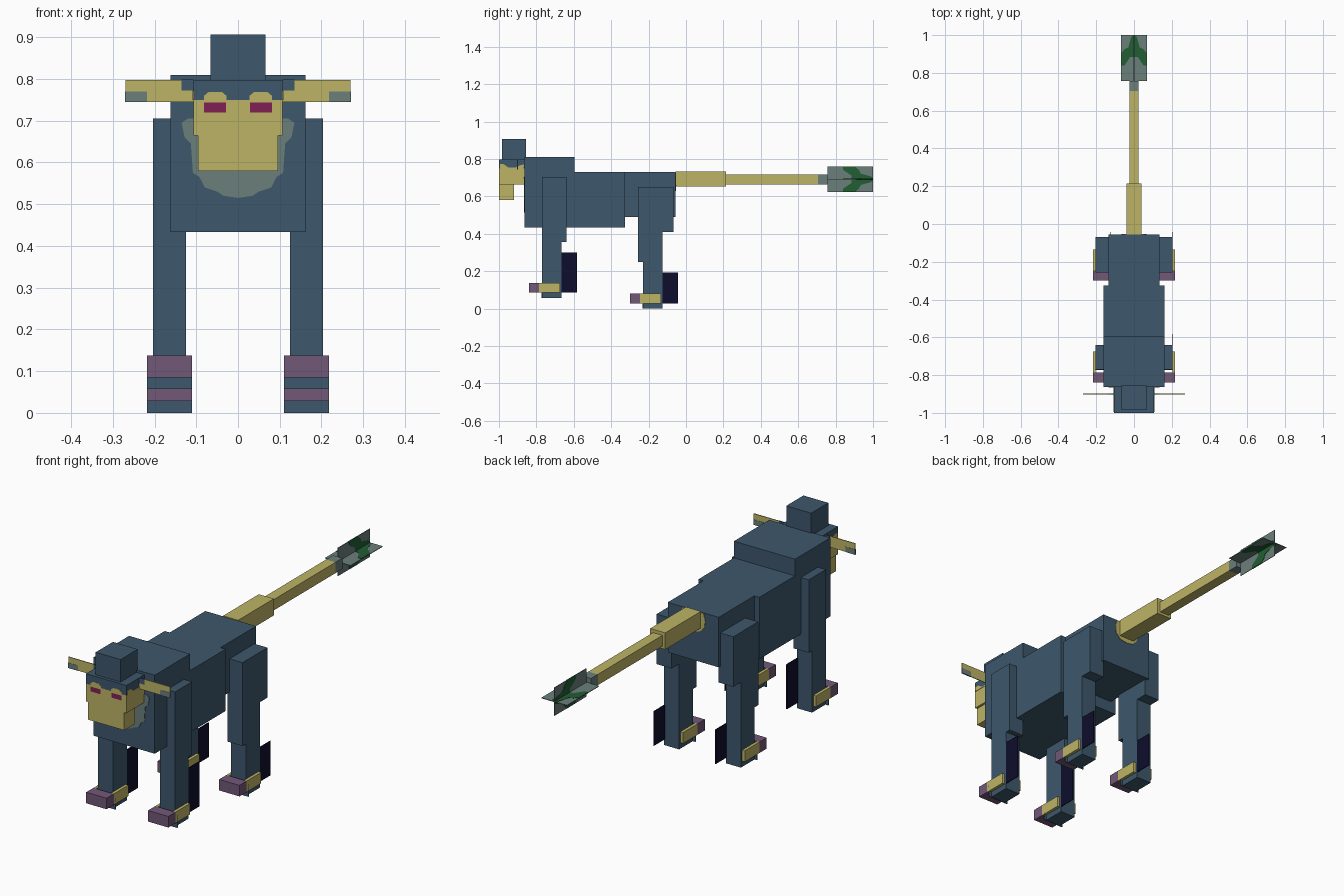
import bpy
import bmesh
from mathutils import Vector

cube = bpy.data.objects.get("Cube")
if cube:
    bpy.data.objects.remove(cube, do_unlink=True)


def srgb(c):
    c /= 255
    return c / 12.92 if c <= 0.04045 else ((c + 0.055) / 1.055) ** 2.4


def material(name, r, g, b):
    m = bpy.data.materials.new(name)
    m.use_nodes = True
    col = (srgb(r), srgb(g), srgb(b), 1)
    m.diffuse_color = col
    bsdf = m.node_tree.nodes["Principled BSDF"]
    bsdf.inputs["Base Color"].default_value = col
    bsdf.inputs["Roughness"].default_value = 0.9
    return m


BLUE = material("slate blue", 61, 87, 108)
YELLOW = material("straw yellow", 190, 180, 102)
MAUVE = material("mauve", 114, 88, 119)
CRIMSON = material("crimson", 128, 32, 84)
GREY = material("grey green", 107, 127, 123)
NAVY = material("dark navy", 13, 13, 45)
GREEN = material("leaf green", 33, 94, 52)


def finish(bm, name, mat):
    bmesh.ops.recalc_face_normals(bm, faces=bm.faces)
    me = bpy.data.meshes.new(name)
    bm.to_mesh(me)
    bm.free()
    me.materials.append(mat)
    ob = bpy.data.objects.new(name, me)
    bpy.context.collection.objects.link(ob)
    return ob


def box(name, mat, x0, x1, y0, y1, z0, z1):
    bm = bmesh.new()
    bmesh.ops.create_cube(bm, size=1)
    for v in bm.verts:
        v.co = Vector((x0 if v.co.x < 0 else x1,
                       y0 if v.co.y < 0 else y1,
                       z0 if v.co.z < 0 else z1))
    return finish(bm, name, mat)


def plate(name, mat, pts, place, thick):
    """Extruded outline; place maps (u, v) to a point, thick is the depth vector."""
    bm = bmesh.new()
    t = Vector(thick)
    face = bm.faces.new([bm.verts.new(Vector(place(u, v)) - t / 2) for u, v in pts])
    ext = bmesh.ops.extrude_face_region(bm, geom=[face])
    bmesh.ops.translate(bm, vec=t, verts=[g for g in ext["geom"]
                                          if isinstance(g, bmesh.types.BMVert)])
    return finish(bm, name, mat)


def symmetric(half):
    """Full outline from the half with positive u."""
    return half + [(-u, v) for u, v in reversed(half) if u > 0]


# Torso
box("chest", BLUE, -.162, .162, -.863, -.595, .433, .81)
box("belly", BLUE, -.162, .162, -.595, -.325, .433, .73)
box("hindquarters", BLUE, -.135, .135, -.325, -.055, .49, .73)

# Head
box("face", YELLOW, -.107, .107, -1, -.86, .665, .75)
box("forehead", BLUE, -.107, .107, -1, -.86, .75, .798)
box("muzzle", YELLOW, -.096, .096, -1, -.92, .58, .665)
box("topknot", BLUE, -.066, .066, -.985, -.855, .795, .906)

# Beard patch on the chest
beard = symmetric([(0, .515), (.035, .52), (.05, .53), (.08, .54), (.092, .565),
                   (.108, .575), (.113, .645), (.128, .66), (.135, .695),
                   (.12, .705), (0, .705)])
plate("beard_patch", GREY, beard, lambda u, v: (u, -.863, v), (0, .005, 0))

# Eyes, brows, ears and cheek markings, one set per side
for side, s in (("left", 1), ("right", -1)):
    def rect(name, mat, a, b, y, z0, z1, d):
        box(f"{side}_{name}", mat, min(s * a, s * b), max(s * a, s * b),
            y - d, y + d, z0, z1)

    rect("eye", CRIMSON, .029, .082, -.998, .72, .743, .003)
    brow = [(.027, .743), (.082, .743), (.082, .759), (.07, .769),
            (.039, .769), (.027, .759)]
    plate(f"{side}_brow", YELLOW, brow, lambda u, v: (s * u, -.9985, v), (0, .005, 0))
    rect("ear", YELLOW, .107, .27, -.9, .745, .798, .002)
    rect("ear_tip", GREY, .218, .2705, -.9, .7445, .77, .003)
    rect("ear_root", BLUE, .107, .135, -.9, .772, .7985, .003)
    cheek = [(-.995, .75), (-.87, .75), (-.865, .772), (-.89, .765),
             (-.91, .755), (-.95, .755), (-.975, .772), (-.995, .772)]
    plate(f"{side}_temple_marking", YELLOW, cheek,
          lambda u, v: (s * .107, u, v), (.004, 0, 0))

# Legs: each pair shares its outline, shifted to either side of the body
for side, cx in (("left", .164), ("right", -.164)):
    x0, x1 = cx - .04, cx + .04

    box(f"front_{side}_upper_leg", BLUE, x0, x1, -.77, -.64, .355, .705)
    box(f"front_{side}_lower_leg", BLUE, x0, x1, -.77, -.665, .058, .355)
    box(f"hind_{side}_thigh", BLUE, x0, x1, -.257, -.068, .41, .65)
    box(f"hind_{side}_knee", BLUE, x0, x1, -.257, -.125, .25, .41)
    box(f"hind_{side}_lower_leg", BLUE, x0, x1, -.23, -.125, .0, .25)

    # Feet and the flat fringe behind each leg
    for pair, y, z, fringe_top in (("front", -.77, .057, .30), ("hind", -.23, 0, .193)):
        n = f"{pair}_{side}"
        box(n + "_toe", MAUVE, cx - .054, cx + .054, y - .07, y - .015, z + .028, z + .081)
        for part, a, b in (("inner_x", cx - .054, x0), ("outer_x", x1, cx + .054)):
            box(f"{n}_{part}_foot_bar", YELLOW, a, b, y - .015, y + .095, z + .028, z + .081)
        box(n + "_sole_plate", BLUE, cx - .054, cx + .054, y - .002, y + .002, z, z + .06)
        box(n + "_fringe", NAVY, x1 - .004, x1, y + .105, y + .187, z + .028, fringe_top)

# Tail
box("tail_base", YELLOW, -.04, .04, -.056, .215, .653, .733)
box("tail_rod", YELLOW, -.025, .025, .215, .705, .665, .717)
box("tail_band", GREY, -.025, .025, .705, .757, .665, .717)
rump = symmetric([(0, .63), (.035, .635), (.06, .66), (.065, .70), (.055, .728), (0, .729)])
plate("tail_root_patch", YELLOW, rump, lambda u, v: (u, -.055, v), (0, .005, 0))

# Crossed tuft at the tail tip, with a leaf-shaped marking
box("tuft_flat", GREY, -.068, .068, .757, 1, .69, .693)
box("tuft_upright", GREY, -.0015, .0015, .757, 1, .624, .759)
leaf = symmetric([(0, 1), (.015, .99), (.03, .935), (.05, .925), (.067, .905),
                  (.067, .84), (.05, .84), (.02, .885), (0, .885)])
plate("tuft_flat_marking", GREEN, leaf, lambda u, v: (u, v, .6915), (0, 0, .006))
plate("tuft_upright_marking", GREEN, leaf, lambda u, v: (0, v, .6915 + u), (.006, 0, 0))
